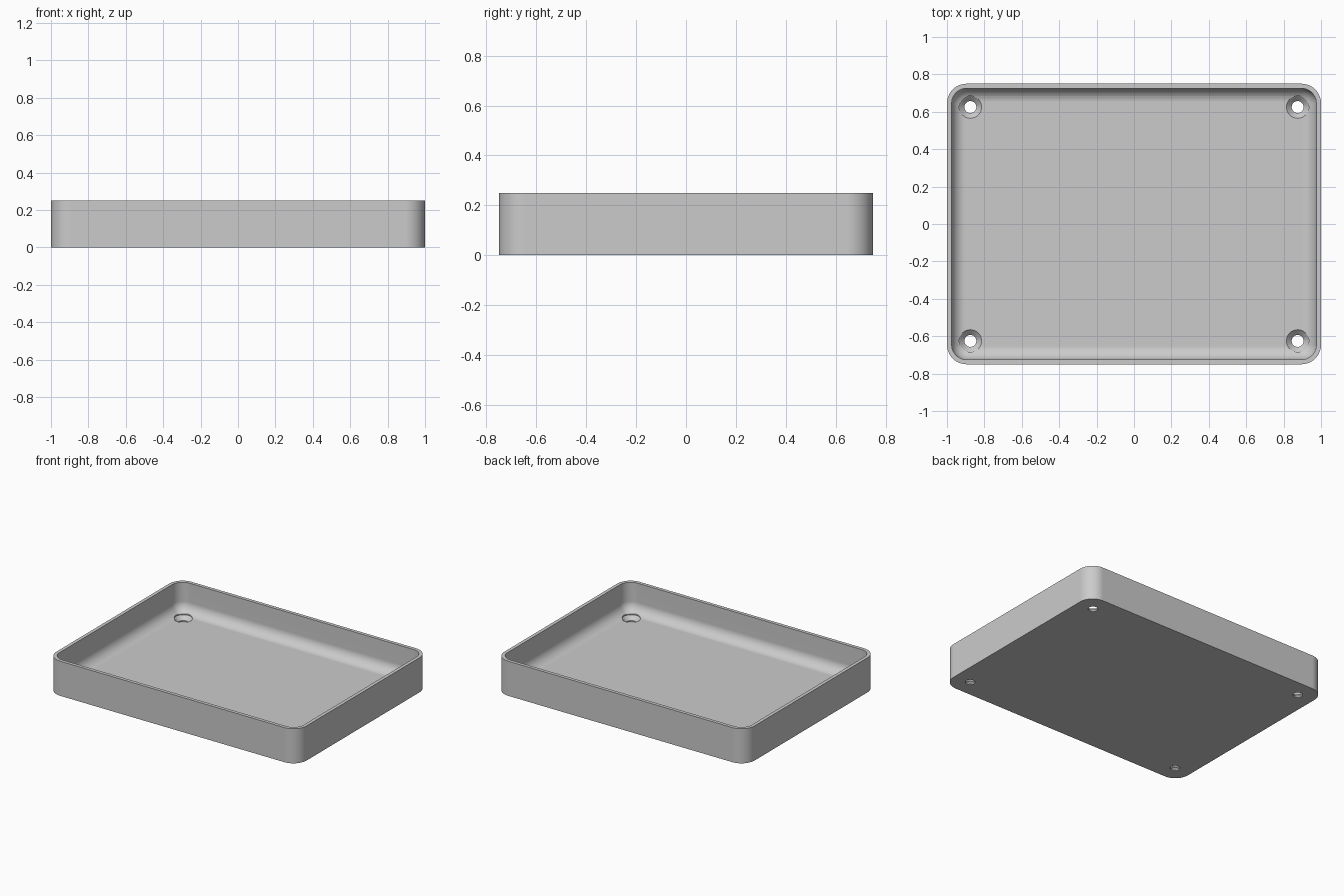
import bpy, bmesh, math

if "Cube" in bpy.data.objects:
    bpy.data.objects.remove(bpy.data.objects["Cube"])

HALF_X, HALF_Y, HEIGHT = 1.0, 0.75, 0.25
CORNER, WALL, FLOOR, FILLET = 0.105, 0.025, 0.0375, 0.075
HOLE_X, HOLE_Y, HOLE_R, SINK_R = 0.875, 0.625, 0.032, 0.06
STEPS = 10

grey = bpy.data.materials.new("light grey")
grey.use_nodes = True
colour = (0.6, 0.6, 0.6, 1)
grey.diffuse_color = colour
grey.node_tree.nodes["Principled BSDF"].inputs["Base Color"].default_value = colour


def loft(name, rings):
    """Join equal rings of points with quads and cap both ends."""
    bm = bmesh.new()
    loops = [[bm.verts.new(p) for p in ring] for ring in rings]
    for a, b in zip(loops, loops[1:]):
        for i in range(len(a)):
            j = (i + 1) % len(a)
            bm.faces.new((a[i], a[j], b[j], b[i]))
    bm.faces.new(loops[0][::-1])
    bm.faces.new(loops[-1])
    bmesh.ops.recalc_face_normals(bm, faces=bm.faces)
    mesh = bpy.data.meshes.new(name)
    bm.to_mesh(mesh)
    bm.free()
    mesh.materials.append(grey)
    obj = bpy.data.objects.new(name, mesh)
    bpy.context.collection.objects.link(obj)
    return obj


def rounded_ring(inset, z):
    """Rounded rectangle, moved inwards by inset."""
    r = CORNER - inset
    points = []
    for k, (sx, sy) in enumerate([(1, 1), (-1, 1), (-1, -1), (1, -1)]):
        for i in range(STEPS + 1):
            a = math.pi / 2 * (k + i / STEPS)
            points.append((sx * (HALF_X - CORNER) + r * math.cos(a),
                           sy * (HALF_Y - CORNER) + r * math.sin(a), z))
    return points


def circle(x, y, r, z, n=32):
    return [(x + r * math.cos(2 * math.pi * i / n),
             y + r * math.sin(2 * math.pi * i / n), z) for i in range(n)]


# Tray: outer wall, rim, inner wall, rounded inner edge and floor
rings = [rounded_ring(0, 0), rounded_ring(0, HEIGHT), rounded_ring(WALL, HEIGHT)]
for i in range(STEPS + 1):
    t = math.pi / 2 * i / STEPS
    rings.append(rounded_ring(WALL + FILLET * (1 - math.cos(t)),
                              FLOOR + FILLET * (1 - math.sin(t))))
tray = loft("tray", rings)

# Countersunk screw holes in the four corners
cutters = []
for sx in (-1, 1):
    for sy in (-1, 1):
        x, y = sx * HOLE_X, sy * HOLE_Y
        cutter = loft("screw_hole_cutter", [
            circle(x, y, HOLE_R, -0.05),
            circle(x, y, HOLE_R, FLOOR - (SINK_R - HOLE_R)),
            circle(x, y, SINK_R, FLOOR),
            circle(x, y, SINK_R, HEIGHT / 2)])
        cutter.hide_render = True
        cutters.append(cutter)
        mod = tray.modifiers.new("screw_hole", "BOOLEAN")
        mod.operation, mod.solver, mod.object = "DIFFERENCE", "EXACT", cutter

bpy.ops.object.select_all(action="DESELECT")
bpy.context.view_layer.objects.active = tray
tray.select_set(True)
for mod in list(tray.modifiers):
    bpy.ops.object.modifier_apply(modifier=mod.name)
for cutter in cutters:
    bpy.data.objects.remove(cutter)

# Smooth curves with flat panels and crisp edges
bpy.ops.object.shade_smooth_by_angle(angle=math.radians(30))
weighted = tray.modifiers.new("flat_panels", "WEIGHTED_NORMAL")
weighted.keep_sharp = True
